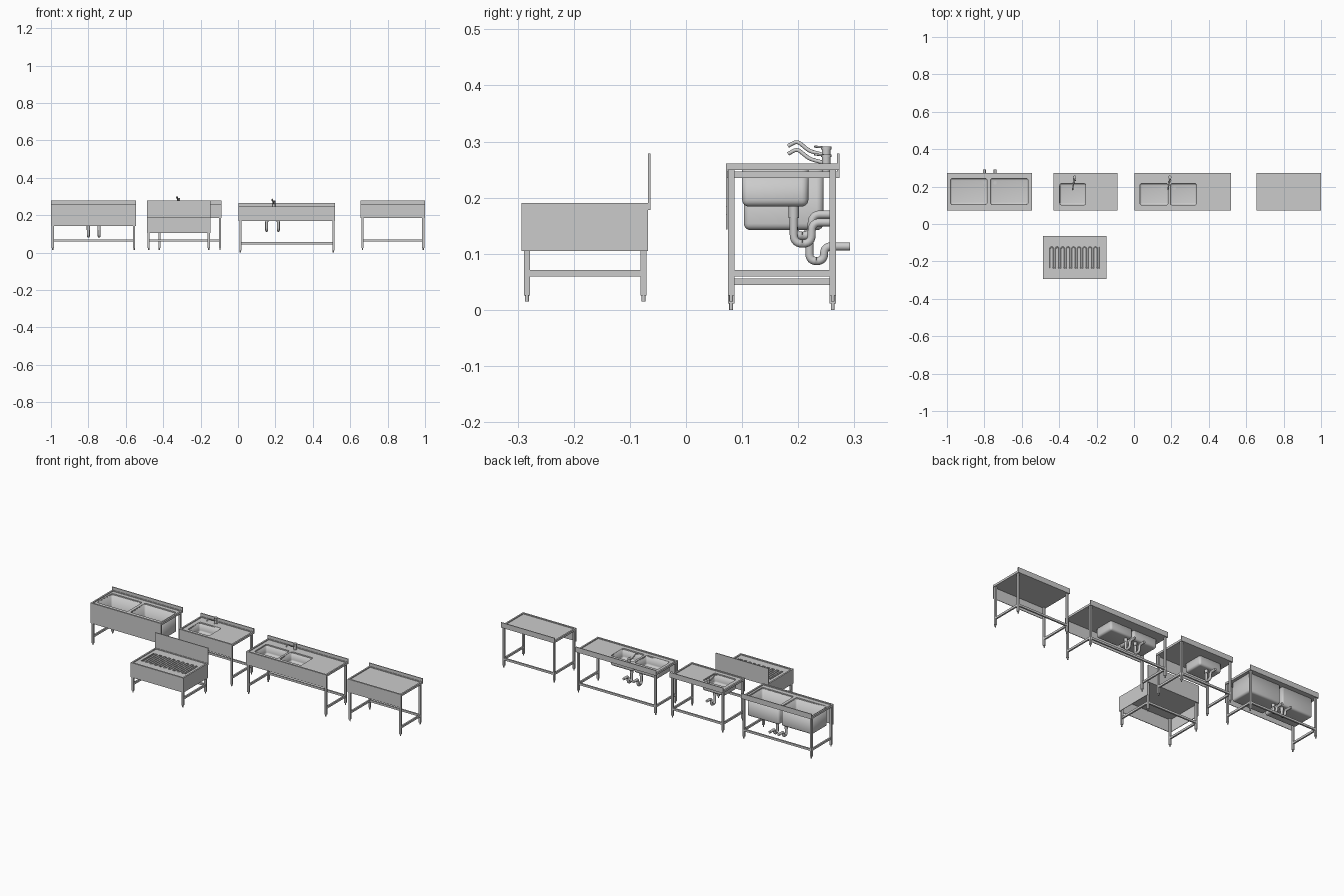
import bpy, bmesh
from mathutils import Vector

if "Cube" in bpy.data.objects:
    bpy.data.objects.remove(bpy.data.objects["Cube"])


def mesh_object(name, bm):
    me = bpy.data.meshes.new(name)
    bm.normal_update()
    bm.to_mesh(me)
    bm.free()
    ob = bpy.data.objects.new(name, me)
    bpy.context.collection.objects.link(ob)
    return ob


def box_bm(x0, x1, y0, y1, z0, z1):
    bm = bmesh.new()
    bmesh.ops.create_cube(bm, size=1)
    for v in bm.verts:
        v.co = ((x0 + x1) / 2 + v.co.x * (x1 - x0),
                (y0 + y1) / 2 + v.co.y * (y1 - y0),
                (z0 + z1) / 2 + v.co.z * (z1 - z0))
    return bm


def box(name, *b):
    return mesh_object(name, box_bm(*b))


def smooth(ob, angle=0.7):
    bpy.ops.object.select_all(action='DESELECT')
    ob.select_set(True)
    bpy.context.view_layer.objects.active = ob
    bpy.ops.object.shade_smooth_by_angle(angle=angle)


def cylinder(name, x, y, z0, z1, r, n=16):
    bm = bmesh.new()
    bmesh.ops.create_cone(bm, cap_ends=True, segments=n, radius1=r, radius2=r, depth=z1 - z0)
    bmesh.ops.translate(bm, verts=bm.verts, vec=(x, y, (z0 + z1) / 2))
    ob = mesh_object(name, bm)
    smooth(ob)
    return ob


def tube(name, pts, r, fillet=0.012):
    # round every inner corner with a short quadratic arc
    pts = [Vector(p) for p in pts]
    path = [pts[0]]
    for a, b, c in zip(pts, pts[1:], pts[2:]):
        f = min(fillet, (a - b).length * 0.499, (c - b).length * 0.499)
        p, q = b + (a - b).normalized() * f, b + (c - b).normalized() * f
        for i in range(7):
            t = i / 6
            path.append(p * (1 - t) ** 2 + b * 2 * t * (1 - t) + q * t * t)
    path.append(pts[-1])
    cu = bpy.data.curves.new(name, 'CURVE')
    cu.dimensions = '3D'
    cu.bevel_depth = r
    cu.bevel_resolution = 3
    cu.use_fill_caps = True
    sp = cu.splines.new('POLY')
    sp.points.add(len(path) - 1)
    for s, p in zip(sp.points, path):
        s.co = (*p, 1)
    ob = bpy.data.objects.new(name, cu)
    bpy.context.collection.objects.link(ob)
    return ob


def rounded_bm(x0, x1, y0, y1, z0, z1, r=0.01, bottom=False):
    bm = box_bm(x0, x1, y0, y1, z0, z1)
    zm = (z0 + z1) / 2
    edges = [e for e in bm.edges
             if abs(e.verts[0].co.z - e.verts[1].co.z) > 1e-5
             or (bottom and all(v.co.z < zm for v in e.verts))]
    bmesh.ops.bevel(bm, geom=edges, offset=r, segments=4, profile=0.5, affect='EDGES')
    return bm


def carve(ob, cutters):
    for c in cutters:
        m = ob.modifiers.new('cut', 'BOOLEAN')
        m.operation, m.solver, m.object = 'DIFFERENCE', 'EXACT', c
        c.hide_render = True
    bpy.context.view_layer.update()
    ev = ob.evaluated_get(bpy.context.evaluated_depsgraph_get())
    me = bpy.data.meshes.new_from_object(ev)
    ob.modifiers.clear()
    ob.data = me
    for c in cutters:
        bpy.data.objects.remove(c)


def unit(name, x0, x1, y0, y1, base, top, splash, apron, side_apron=False, basins=(), floor=0):
    # worktop with a raised rim and basin openings
    slab = box(name + "_worktop", x0, x1, y0, y1, top - 0.012, top)
    cutters = [box("cutter", x0 + 0.009, x1 - 0.009, y0 + 0.009, y1 - 0.003, top - 0.005, top + 0.02)]
    for bx0, bx1, by0, by1 in basins:
        cutters.append(mesh_object("cutter", rounded_bm(bx0, bx1, by0, by1, top - 0.05, top + 0.05)))
    carve(slab, cutters)
    # open basins
    for b in basins:
        bm = rounded_bm(*b, floor, top - 0.0055, bottom=True)
        lid = [f for f in bm.faces if f.calc_center_median().z > top - 0.006]
        bmesh.ops.delete(bm, geom=lid, context='FACES')
        ob = mesh_object(name + "_basin", bm)
        m = ob.modifiers.new('wall', 'SOLIDIFY')
        m.thickness, m.offset = 0.002, 1
        smooth(ob)
    # backsplash and aprons
    box(name + "_backsplash", x0, x1, y1, y1 + 0.005, top - 0.012, splash)
    box(name + "_front_apron", x0, x1, y0, y0 + 0.003, apron, top - 0.012)
    if side_apron:
        for s in (x0, x1 - 0.003):
            box(name + "_side_apron", s, s + 0.003, y0 + 0.003, y1, apron, top - 0.012)
    # legs with round feet
    w, i = 0.011, 0.004
    for lx in (x0 + i, x1 - i - w):
        for ly in (y0 + i, y1 - 0.002 - w):
            box(name + "_leg", lx, lx + w, ly, ly + w, base + 0.011, top - 0.012)
            cylinder(name + "_foot", lx + w / 2, ly + w / 2, base, base + 0.03, 0.0035)
        # side rail
        box(name + "_side_rail", lx + 0.001, lx + w - 0.001, y0 + i + w, y1 - 0.002 - w,
            base + 0.044, base + 0.056)
    # back rail
    box(name + "_back_rail", x0 + i + w, x1 - i - w, y1 - 0.001 - w, y1 - 0.003,
        base + 0.044, base + 0.056)


def drain(x, y, z, drop, rise, y_up, y_end):
    # strainer and trap pipe
    cylinder("drain_strainer", x, y, z - 0.004, z + 0.001, 0.009)
    tube("drain_trap", [(x, y, z), (x, y, drop), (x, y_up, drop), (x, y_up, rise), (x, y_end, rise)],
         0.0075, 0.016)
    cylinder("drain_collar", x, y, z - 0.022, z - 0.002, 0.009)


def faucet(x, y, z):
    cylinder("faucet_base", x, y, z - 0.006, z, 0.011)
    cylinder("faucet_body", x, y, z - 0.004, z + 0.028, 0.0075)
    cylinder("faucet_cap", x, y, z + 0.028, z + 0.033, 0.009)
    tube("faucet_spout", [(x, y, z + 0.017), (x - 0.004, y - 0.03, z + 0.025),
                          (x - 0.008, y - 0.052, z + 0.043), (x - 0.01, y - 0.068, z + 0.034)],
         0.0035, 0.008)
    tube("faucet_lever", [(x, y, z + 0.031), (x + 0.006, y - 0.021, z + 0.033)], 0.002)


Y0, Y1 = 0.071, 0.269

# large double sink
unit("double_sink", -1.0, -0.546, Y0, Y1, 0.015, 0.261, 0.279, 0.143, floor=0.144,
     basins=[(-0.982, -0.785, 0.105, 0.243), (-0.768, -0.566, 0.105, 0.243)])
for x in (-0.80, -0.743):
    drain(x, 0.22, 0.144, 0.087, 0.113, 0.246, 0.292)

# single sink with drainer
unit("single_sink", -0.43, -0.087, Y0, Y1, 0.015, 0.261, 0.279, 0.184, floor=0.2,
     basins=[(-0.397, -0.258, 0.102, 0.216)])
drain(-0.32, 0.192, 0.2, 0.132, 0.17, 0.224, 0.266)
faucet(-0.318, 0.25, 0.258)

# long double sink
unit("long_sink", 0.003, 0.519, Y0, Y1, 0.0, 0.247, 0.265, 0.17, floor=0.186,
     basins=[(0.032, 0.182, 0.102, 0.216), (0.194, 0.334, 0.102, 0.216)])
for x in (0.153, 0.216):
    drain(x, 0.192, 0.186, 0.118, 0.156, 0.224, 0.266)
faucet(0.192, 0.25, 0.244)

# plain work table
unit("work_table", 0.656, 1.0, Y0, Y1, 0.015, 0.261, 0.279, 0.184)

# low stand with a serpentine grate
unit("low_stand", -0.487, -0.147, -0.293, -0.068, 0.015, 0.19, 0.279, 0.105, side_apron=True)
pts = []
for k in range(19):
    x = -0.448 + k * 0.0147
    ends = [-0.236, -0.124]
    for y in (ends if k % 2 == 0 else ends[::-1]):
        pts.append((x, y, 0.1865))
tube("serpentine_grate", pts, 0.0028, 0.007)
for x in (-0.456, -0.175):
    box("grate_end_bar", x - 0.002, x + 0.002, -0.236, -0.124, 0.184, 0.189)
